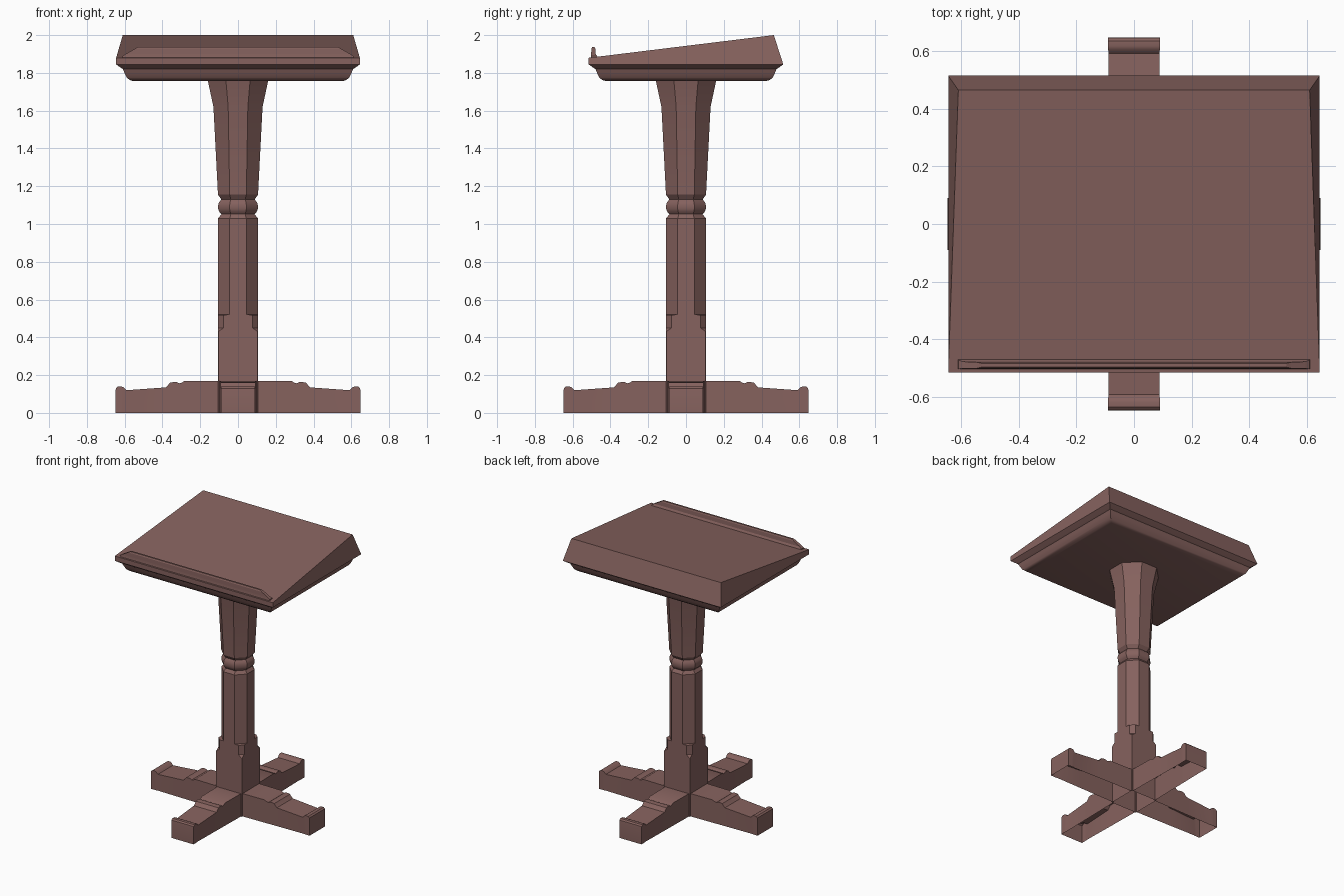
import bpy, bmesh, math
from mathutils import Matrix

if "Cube" in bpy.data.objects:
    bpy.data.objects.remove(bpy.data.objects["Cube"])

wood = bpy.data.materials.new("reddish_brown_wood")
wood.diffuse_color = (0.238, 0.122, 0.112, 1)
wood.use_nodes = True
wood.node_tree.nodes["Principled BSDF"].inputs["Base Color"].default_value = wood.diffuse_color


def finish(name, bm, smooth=None):
    bmesh.ops.recalc_face_normals(bm, faces=bm.faces)
    me = bpy.data.meshes.new(name)
    bm.to_mesh(me)
    bm.free()
    ob = bpy.data.objects.new(name, me)
    bpy.context.collection.objects.link(ob)
    me.materials.append(wood)
    if smooth:
        bpy.ops.object.select_all(action='DESELECT')
        ob.select_set(True)
        bpy.context.view_layer.objects.active = ob
        bpy.ops.object.shade_smooth_by_angle(angle=math.radians(smooth))
    return ob


def loft(name, rings, cap_start=True, cap_end=True, smooth=None):
    """Skin a list of closed rings that have equal point counts."""
    bm = bmesh.new()
    vs = [[bm.verts.new(p) for p in r] for r in rings]
    n = len(vs[0])
    for a, b in zip(vs, vs[1:]):
        for i in range(n):
            j = (i + 1) % n
            bm.faces.new((a[i], a[j], b[j], b[i]))
    if cap_start:
        bm.faces.new(vs[0])
    if cap_end:
        bm.faces.new(vs[-1])
    return finish(name, bm, smooth)


def octagon(z, w, c):
    """Square of half width w whose flats end at +-c."""
    return [(w, -c, z), (w, c, z), (c, w, z), (-c, w, z),
            (-w, c, z), (-w, -c, z), (-c, -w, z), (c, -w, z)]


def rect(z, w, d):
    return [(w, -d, z), (w, d, z), (-w, d, z), (-w, -d, z)]


# column: square foot, stepped chamfer stop, octagonal shaft, ring, flared top
column = [(0, .105, .1045), (.43, .105, .1045), (.45, .105, .077), (.519, .105, .077),
          (.52, .105, .044), (1.03, .105, .044), (1.052, .088, .038),
          (1.066, .100, .042), (1.08, .105, .044), (1.10, .105, .044), (1.116, .100, .042),
          (1.13, .088, .038), (1.155, .106, .044), (1.62, .130, .052), (1.76, .160, .064)]
loft("column", [octagon(*r) for r in column], cap_start=False, smooth=30)

# four feet with scrolled top profile, open underneath
profile = [(.10, .168), (.285, .168), (.298, .160), (.312, .156), (.322, .162), (.338, .164),
           (.36, .160), (.372, .145), (.382, .135), (.592, .120), (.606, .136), (.618, .140),
           (.636, .139), (.646, .130), (.648, .118), (.648, 0)]


def half_width(x):
    return .097 - .009 * min(1, (x - .1) / .49) + (.002 if x > .6 else 0)


for k, side in enumerate(("right", "back", "left", "front")):
    bm = bmesh.new()
    rows = []
    for x, z in profile:
        w = half_width(x)
        rows.append([bm.verts.new((x, y, h)) for y, h in ((-w, 0), (-w, z), (w, z), (w, 0))]
                    if z else [bm.verts.new((x, -w, 0)), bm.verts.new((x, w, 0))])
    end = rows.pop()
    for a, b in zip(rows, rows[1:]):
        for i in range(3):
            bm.faces.new((a[i], a[i + 1], b[i + 1], b[i]))
    bm.faces.new((rows[-1][1], rows[-1][2], rows[-1][3], rows[-1][0]))
    bm.verts.remove(end[0])
    bm.verts.remove(end[1])
    bm.transform(Matrix.Rotation(k * math.pi / 2, 4, 'Z'))
    finish(side + "_foot", bm, 35)

# moulding below the desk
W, D = .645, .515
mould = [(1.757, .090), (1.762, .072), (1.775, .056), (1.80, .044), (1.82, .036),
         (1.826, .026), (1.845, 0)]
loft("desk_moulding", [rect(z, W - o, D - o) for z, o in mould], cap_end=False, smooth=35)

# sloping desk wedge
loft("desk_top", [rect(1.845, W, D),
                  [(W, -D, 1.88), (.61, .465, 2.0), (-.61, .465, 2.0), (-W, -D, 1.88)]],
     cap_start=False)

# book ledge: wide low strip tapering to an upright lip with sloped ends
ledge = [(1.876, .612, -.505, -.466), (1.890, .610, -.503, -.472),
         (1.900, .595, -.502, -.478), (1.928, .545, -.501, -.480), (1.937, .530, -.497, -.484)]
loft("book_ledge", [[(w, f, z), (w, b, z), (-w, b, z), (-w, f, z)] for z, w, f, b in ledge])
